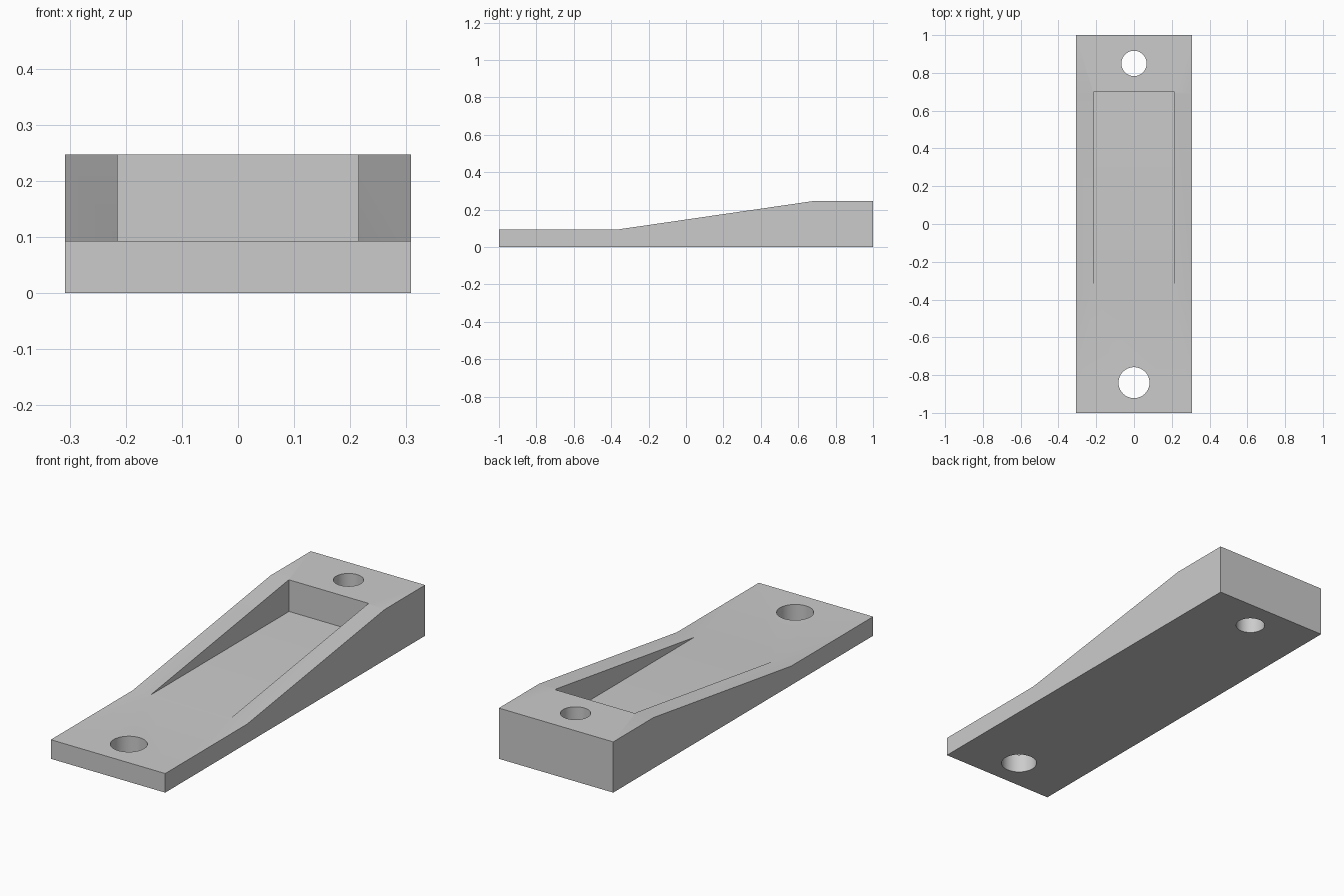
import bpy
import bmesh
import math
from mathutils import Matrix

cube = bpy.data.objects.get("Cube")
if cube:
    bpy.data.objects.remove(cube, do_unlink=True)

HALF_W, POCKET_W = 0.308, 0.215
LOW, HIGH = 0.093, 0.247
RAMP_START, RAMP_END = -0.37, 0.69

grey = bpy.data.materials.new("plain grey")
grey.use_nodes = True
colour = (0.6, 0.6, 0.6, 1)
grey.diffuse_color = colour
grey.node_tree.nodes["Principled BSDF"].inputs["Base Color"].default_value = colour


def add_object(name, bm):
    bmesh.ops.recalc_face_normals(bm, faces=bm.faces)
    mesh = bpy.data.meshes.new(name)
    bm.to_mesh(mesh)
    bm.free()
    mesh.materials.append(grey)
    obj = bpy.data.objects.new(name, mesh)
    bpy.context.collection.objects.link(obj)
    return obj


def prism(name, profile, half_width):
    """Extrude a (y, z) side profile across x."""
    bm = bmesh.new()
    face = bm.faces.new([bm.verts.new((-half_width, y, z)) for y, z in profile])
    new = bmesh.ops.extrude_face_region(bm, geom=[face])["geom"]
    verts = [v for v in new if isinstance(v, bmesh.types.BMVert)]
    bmesh.ops.translate(bm, verts=verts, vec=(2 * half_width, 0, 0))
    return add_object(name, bm)


def drill(name, y, radius):
    bm = bmesh.new()
    bmesh.ops.create_cone(bm, cap_ends=True, segments=64, radius1=radius,
                          radius2=radius, depth=1, matrix=Matrix.Translation((0, y, 0.1)))
    return add_object(name, bm)


# Wedge body with a flat low front and a flat high back
body = prism("wedge_body", [(-1, 0), (1, 0), (1, HIGH), (RAMP_END, HIGH),
                            (RAMP_START, LOW), (-1, LOW)], HALF_W)

# Sunken channel between the ramps, and the two screw holes
cutters = [
    prism("channel_cutter", [(RAMP_START, LOW), (0.70, LOW), (0.70, 0.4),
                             (RAMP_START, 0.4)], POCKET_W),
    drill("front_hole_cutter", -0.84, 0.082),
    drill("back_hole_cutter", 0.85, 0.067),
]
bpy.context.view_layer.objects.active = body
for cutter in cutters:
    cutter.hide_render = True
    cut = body.modifiers.new(cutter.name, "BOOLEAN")
    cut.operation = "DIFFERENCE"
    cut.solver = "EXACT"
    cut.object = cutter
    bpy.ops.object.modifier_apply(modifier=cut.name)
for cutter in cutters:
    bpy.data.objects.remove(cutter, do_unlink=True)

# Smooth hole walls, crisp edges
bpy.ops.object.select_all(action="DESELECT")
body.select_set(True)
bpy.ops.object.shade_smooth_by_angle(angle=math.radians(30))
